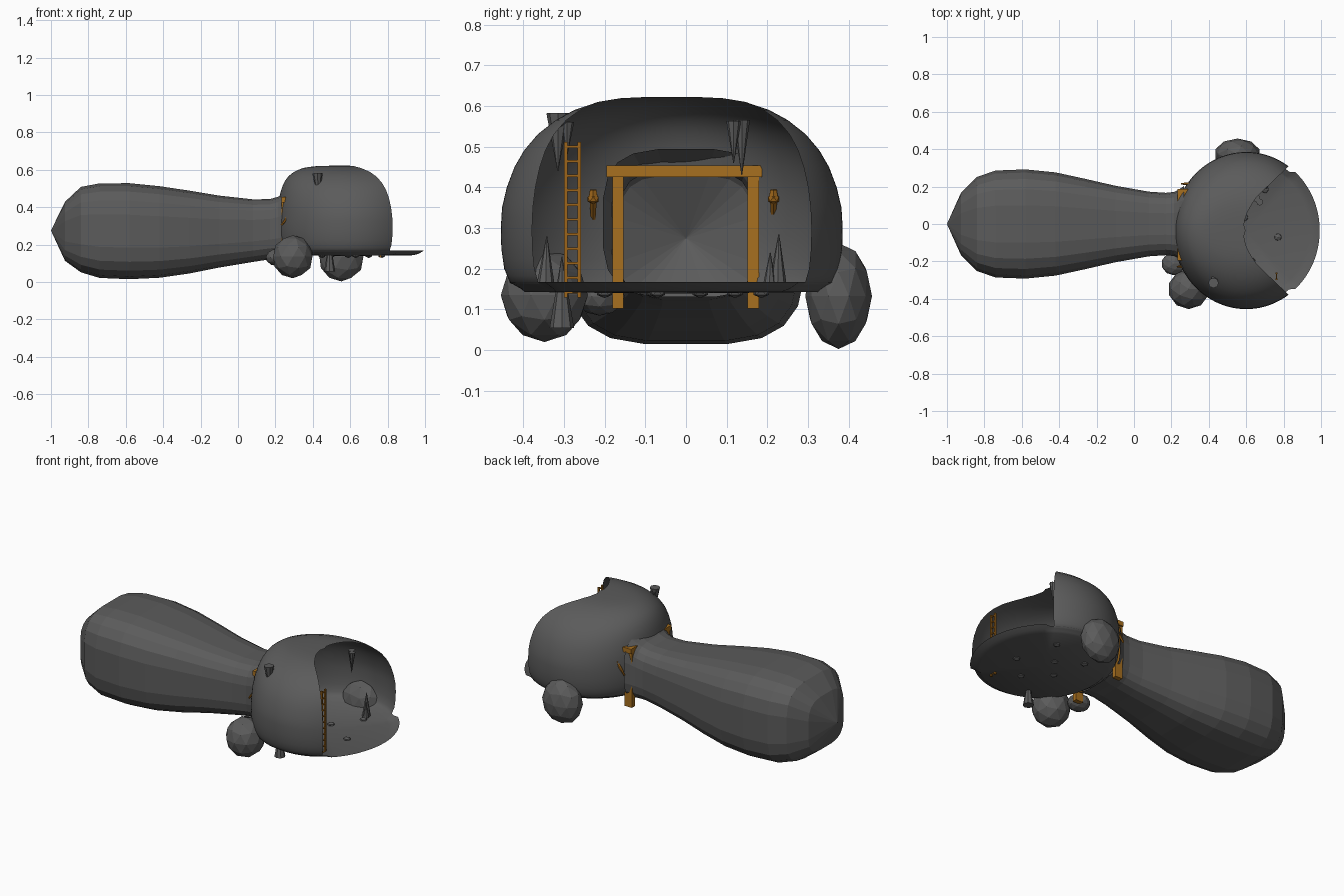
import bpy, bmesh, math
from mathutils import Vector, Matrix

if "Cube" in bpy.data.objects:
    bpy.data.objects.remove(bpy.data.objects["Cube"])


def material(name, rgb):
    m = bpy.data.materials.new(name)
    m.diffuse_color = (*rgb, 1)
    m.use_nodes = True
    m.node_tree.nodes["Principled BSDF"].inputs["Base Color"].default_value = m.diffuse_color
    return m


STONE = material("dark stone", (0.105, 0.105, 0.105))
WOOD = material("mine timber", (0.39, 0.16, 0.014))
TORCH = material("ladder and torch wood", (0.34, 0.13, 0.01))


def finish(bm, name, mat, smooth=False):
    me = bpy.data.meshes.new(name)
    bm.to_mesh(me)
    bm.free()
    me.materials.append(mat)
    for p in me.polygons:
        p.use_smooth = smooth
    ob = bpy.data.objects.new(name, me)
    bpy.context.collection.objects.link(ob)
    return ob


def interp(table, t):
    """Piecewise linear lookup in ascending (t, value) pairs."""
    for (a, va), (b, vb) in zip(table, table[1:]):
        if t <= b:
            return va + (vb - va) * max(0, (t - a) / (b - a))
    return table[-1][1]


def loft(rings, closed):
    bm = bmesh.new()
    rows = [[bm.verts.new(p) for p in ring] for ring in rings]
    for r0, r1 in zip(rows, rows[1:]):
        n = len(r0)
        for i in range(n if closed else n - 1):
            j = (i + 1) % n
            bm.faces.new((r0[i], r0[j], r1[j], r1[i]))
    return bm, rows


def box(bm, x0, x1, y0, y1, z0, z1):
    m = Matrix.Translation(((x0 + x1) / 2, (y0 + y1) / 2, (z0 + z1) / 2))
    m = m @ Matrix.Diagonal((x1 - x0, y1 - y0, z1 - z0, 1))
    bmesh.ops.create_cube(bm, size=1, matrix=m)


def cone(bm, a, b, r0, r1, sides=6):
    a, b = Vector(a), Vector(b)
    d = b - a
    m = Matrix.Translation((a + b) / 2) @ d.to_track_quat('Z', 'Y').to_matrix().to_4x4()
    bmesh.ops.create_cone(bm, cap_ends=True, segments=sides, radius1=r0,
                          radius2=r1, depth=d.length, matrix=m)


def ball(bm, c, r, sub):
    m = Matrix.Translation(c) @ Matrix.Diagonal((*r, 1))
    bmesh.ops.create_icosphere(bm, subdivisions=sub, radius=1, matrix=m)


# Chamber: rounded shell, boxier along x, cut open towards +x
CX, CY, RX, RY = 0.60, -0.035, 0.393, 0.42


def polar(rx, ry, deg, z):
    t = math.radians(deg)
    return (CX + RX * rx * math.cos(t), CY + RY * ry * math.sin(t), z)


profile = [(0.148, 0.86), (0.165, 0.945), (0.2, 0.98), (0.25, 0.997), (0.3, 1),
           (0.35, 0.993), (0.4, 0.965), (0.45, 0.92), (0.49, 0.865), (0.53, 0.785),
           (0.565, 0.68), (0.59, 0.57), (0.61, 0.43), (0.619, 0.3), (0.622, 0.15),
           (0.6225, 0.005)]
profile_x = [(0.148, 0.86), (0.165, 0.945), (0.2, 0.98), (0.25, 0.997), (0.3, 1),
             (0.4, 0.985), (0.45, 0.965), (0.5, 0.935), (0.54, 0.89), (0.57, 0.83),
             (0.595, 0.74), (0.612, 0.62), (0.619, 0.47), (0.622, 0.25), (0.6225, 0.01)]
# plan outline of the opening: (distance from middle, x)
opening = [(0, 0.583), (0.05, 0.59), (0.1, 0.606), (0.169, 0.647), (0.23, 0.708),
           (0.28, 0.76), (0.35, 0.834), (0.45, 0.94)]


def cut_angle(rx, ry):
    lo, hi = 0, 170
    for _ in range(30):
        mid = (lo + hi) / 2
        x, y, _z = polar(rx, ry, mid, 0)
        if x > interp(opening, abs(y - CY)):
            lo = mid
        else:
            hi = mid
    return lo


heights = []
for (z0, _), (z1, _) in zip(profile, profile[1:]):
    heights += [z0, (z0 + z1) / 2]
heights.append(profile[-1][0])
rings = []
for z in heights:
    rx, ry = interp(profile_x, z), interp(profile, z)
    c = cut_angle(rx, ry)
    rings.append([polar(rx, ry, c + (360 - 2 * c) * i / 110, z) for i in range(111)])
bm, _ = loft(rings, False)
# doorway into the tunnel
door = [f for f in bm.faces if (p := f.calc_center_median()).x < 0.4
        and abs(p.y) < 0.172 and p.z < 0.45]
bmesh.ops.delete(bm, geom=door, context='FACES')
finish(bm, "chamber_wall", STONE, True)

# Floor: shallow disc whose lip runs out past the opening
N = 90
rim = [1.0 if min(a, 360 - a) < 52 else 0.95 for a in (360 * i / N for i in range(N))]
rings = []
for k, z in ((0.86, 0.143), (0.93, 0.151), (1, 0.167)):
    radii = [k if k < 0.9 else k * r for r in rim]
    rings.append([polar(radii[i], radii[i], 360 * i / N, z) for i in range(N)])
bm, rows = loft(rings, True)
hub = bm.verts.new((CX, CY, 0.139))
for i in range(N):
    bm.faces.new((rows[0][(i + 1) % N], rows[0][i], hub))
bmesh.ops.recalc_face_normals(bm, faces=bm.faces)
finish(bm, "chamber_floor", STONE, True)

# Tunnel: faceted bulb (x, half width, bottom, top)
stations = [(0.268, 0.205, 0.13, 0.495), (0.24, 0.186, 0.126, 0.474),
            (0.215, 0.173, 0.123, 0.457), (0.17, 0.168, 0.12, 0.444),
            (0.08, 0.174, 0.106, 0.443), (-0.1, 0.206, 0.076, 0.463),
            (-0.26, 0.243, 0.044, 0.490), (-0.42, 0.278, 0.021, 0.514),
            (-0.58, 0.294, 0.013, 0.53), (-0.74, 0.288, 0.02, 0.529),
            (-0.84, 0.253, 0.05, 0.51), (-0.925, 0.168, 0.112, 0.43)]
SIDES = 20
rings = []
for x, w, zb, zt in stations:
    ring = []
    for i in range(SIDES):
        t = 2 * math.pi * (i + 0.5) / SIDES
        c, s = math.cos(t), math.sin(t)
        ring.append((x, w * math.copysign(abs(c) ** 0.58, c),
                     (zb + zt) / 2 + (zt - zb) / 2 * math.copysign(abs(s) ** 0.58, s)))
    rings.append(ring)
bm, rows = loft(rings, True)
tip = bm.verts.new((-1, 0, 0.275))
for i in range(SIDES):
    bm.faces.new((rows[-1][i], rows[-1][(i + 1) % SIDES], tip))
bmesh.ops.recalc_face_normals(bm, faces=bm.faces)
finish(bm, "tunnel", STONE)

# Timber door frame
bm = bmesh.new()
box(bm, 0.232, 0.28, -0.181, -0.153, 0.102, 0.428)
box(bm, 0.232, 0.28, 0.151, 0.179, 0.102, 0.428)
box(bm, 0.232, 0.288, -0.195, 0.187, 0.426, 0.454)
finish(bm, "door_frame", WOOD)

# Torches either side of the door
for side, y, x in (("right", -0.228, 0.232), ("left", 0.215, 0.255)):
    bm = bmesh.new()
    cone(bm, (x, y, 0.303), (x + 0.05, y, 0.37), 0.005, 0.01)
    ball(bm, (x + 0.052, y, 0.371), (0.016, 0.016, 0.013), 1)
    cone(bm, (x + 0.053, y, 0.374), (x + 0.055, y, 0.394), 0.013, 0.009)
    finish(bm, side + "_torch", TORCH)

# Ladder
bm = bmesh.new()
for y in (-0.2955, -0.2625):
    box(bm, 0.756, 0.766, y - 0.0045, y + 0.0045, 0.13, 0.512)
for i in range(11):
    z = 0.142 + i * 0.0358
    box(bm, 0.758, 0.764, -0.299, -0.259, z - 0.003, z + 0.003)
finish(bm, "ladder", TORCH)

# Stalactites and stalagmites: (base, tip, base radius)
spikes = {
    "stalactites": [((0.425, -0.315, 0.582), (0.43, -0.315, 0.44), 0.028),
                    ((0.43, -0.292, 0.56), (0.43, -0.292, 0.48), 0.017),
                    ((0.655, 0.137, 0.565), (0.655, 0.137, 0.43), 0.02),
                    ((0.672, 0.117, 0.563), (0.672, 0.117, 0.46), 0.018)],
    "stalagmites": [((0.49, -0.305, 0.055), (0.49, -0.305, 0.23), 0.03),
                    ((0.51, -0.345, 0.15), (0.51, -0.342, 0.28), 0.024),
                    ((0.69, 0.225, 0.15), (0.69, 0.228, 0.285), 0.024),
                    ((0.70, 0.205, 0.15), (0.70, 0.207, 0.24), 0.018)],
}
for name, items in spikes.items():
    bm = bmesh.new()
    for a, b, r in items:
        cone(bm, a, b, r, 0.001, 8)
    finish(bm, name, STONE)

# Boulders half sunk in the wall
for name, c, r in (("large_boulder", (0.293, -0.348, 0.135), (0.11, 0.107, 0.115)),
                   ("small_boulder", (0.212, -0.212, 0.132), (0.065, 0.062, 0.047)),
                   ("far_boulder", (0.553, 0.375, 0.133), (0.123, 0.082, 0.13))):
    bm = bmesh.new()
    ball(bm, c, r, 2)
    finish(bm, name, STONE)

# Pebbles set in the floor
bm = bmesh.new()
for x, y in ((0.77, -0.07), (0.59, 0.035), (0.70, 0.185), (0.5, -0.08),
             (0.45, 0.12), (0.63, -0.2)):
    ball(bm, (x, y, 0.142), (0.022, 0.022, 0.014), 1)
finish(bm, "floor_pebbles", STONE)
